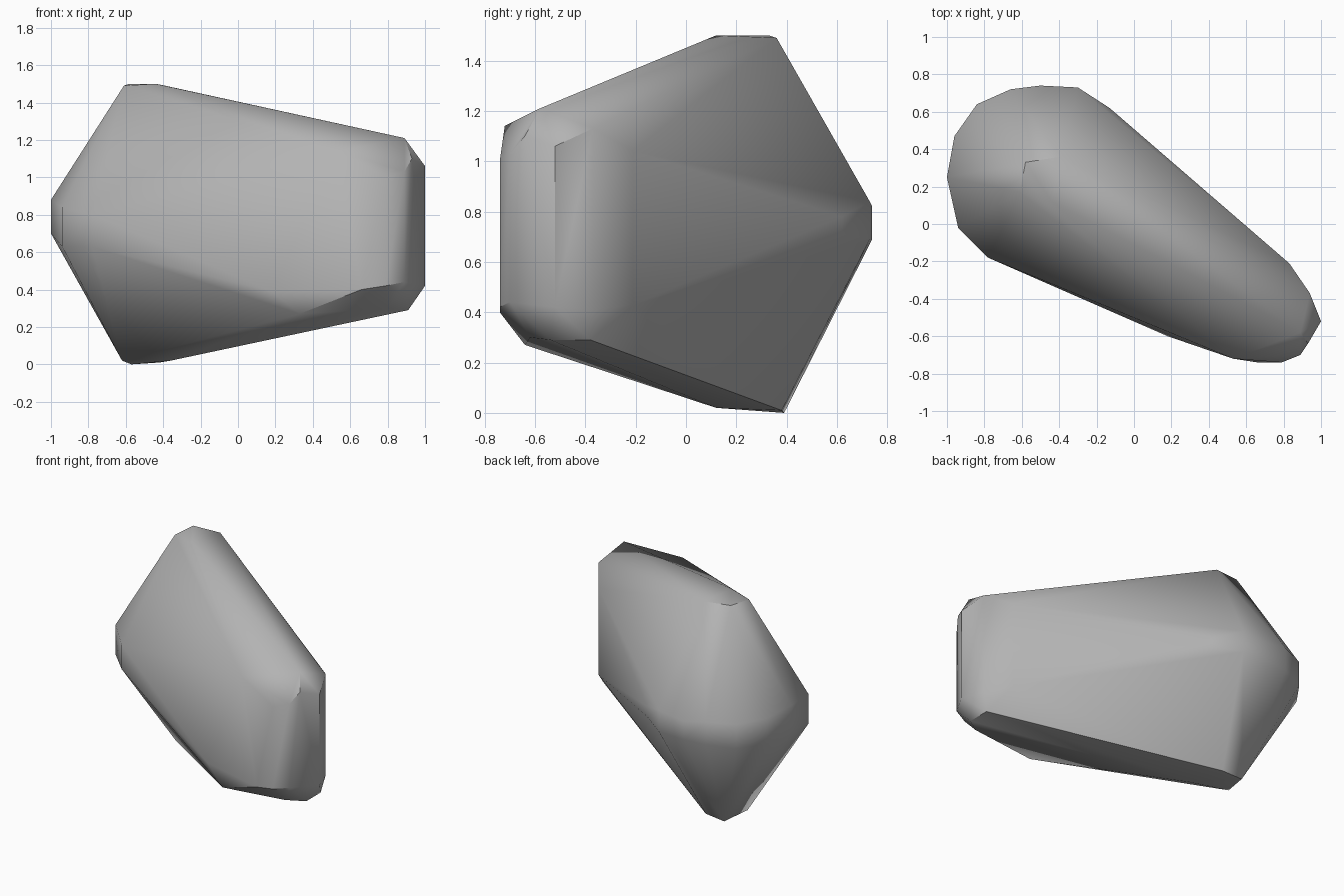
import bpy
import bmesh
from math import radians

default_cube = bpy.data.objects.get("Cube")
if default_cube:
    bpy.data.objects.remove(default_cube, do_unlink=True)


def make_material(name, colour):
    material = bpy.data.materials.new(name)
    material.use_nodes = True
    material.diffuse_color = colour
    shader = next(n for n in material.node_tree.nodes if n.type == "BSDF_PRINCIPLED")
    shader.inputs["Base Color"].default_value = colour
    shader.inputs["Roughness"].default_value = 0.9
    return material


def add_columns(mesh, columns):
    """Add a lower and an upper corner at every plan position."""
    for x, y, low, high in columns:
        mesh.verts.new((x, y, low))
        mesh.verts.new((x, y, high))


def add_corners(mesh, corners):
    for corner in corners:
        mesh.verts.new(corner)


def wrap_in_hull(mesh):
    """Stretch flat facets over the corners and discard the buried ones."""
    bmesh.ops.convex_hull(mesh, input=list(mesh.verts))
    buried = [vert for vert in mesh.verts if not vert.link_faces]
    bmesh.ops.delete(mesh, geom=buried, context="VERTS")
    bmesh.ops.recalc_face_normals(mesh, faces=list(mesh.faces))


rock_mesh = bmesh.new()

# Blunt belt around the broad end, where the rock is widest
broad_belt = [
    (-.78, -.18, .63, .8),
    (-.94, -.02, .63, .84),
    (-1, .25, .7, .88),
    (-.96, .47, .68, .86),
    (-.84, .64, .68, .85),
    (-.66, .72, .69, .85),
    (-.5, .74, .69, .82),
    (-.3, .73, .69, .84),
    (-.13, .62, .71, .78),
]
add_columns(rock_mesh, broad_belt)

# Upright chamfers around the narrow end
narrow_end = [
    (.79, -.74, .42, 1),
    (.89, -.7, .44, 1.03),
    (1, -.52, .42, 1.06),
    (.94, -.37, .41, 1.13),
    (.83, -.21, .43, 1.04),
]
add_columns(rock_mesh, narrow_end)

# Small crown facet and the shoulder leading to the narrow end
crown = [
    (-.61, .17, 1.49), (-.44, .12, 1.5),
    (-.58, .33, 1.5), (-.39, .36, 1.49),
]
shoulder = [
    (.89, -.58, 1.21), (.93, -.64, 1.1),
    (.53, -.72, 1.14), (.32, -.61, 1.12),
    (-.7, -.17, .88),
]

# Small foot facet and the sloping underside
foot = [
    (-.62, .2, .02), (-.57, .39, 0),
    (-.36, .12, .02), (-.42, .38, .01),
]
underside = [
    (.91, -.54, .29), (.91, -.38, .29),
    (.8, -.62, .3), (.66, -.74, .4),
    (.33, -.64, .27), (.18, -.6, .39),
]
for part in (crown, shoulder, foot, underside):
    add_corners(rock_mesh, part)

wrap_in_hull(rock_mesh)

# Single boulder with softly blended shallow facets
data = bpy.data.meshes.new("boulder")
rock_mesh.to_mesh(data)
rock_mesh.free()
data.materials.append(make_material("stone grey", (.45, .45, .45, 1)))

boulder = bpy.data.objects.new("boulder", data)
bpy.context.collection.objects.link(boulder)
bpy.ops.object.select_all(action="DESELECT")
boulder.select_set(True)
bpy.context.view_layer.objects.active = boulder
bpy.ops.object.shade_smooth_by_angle(angle=radians(38))
